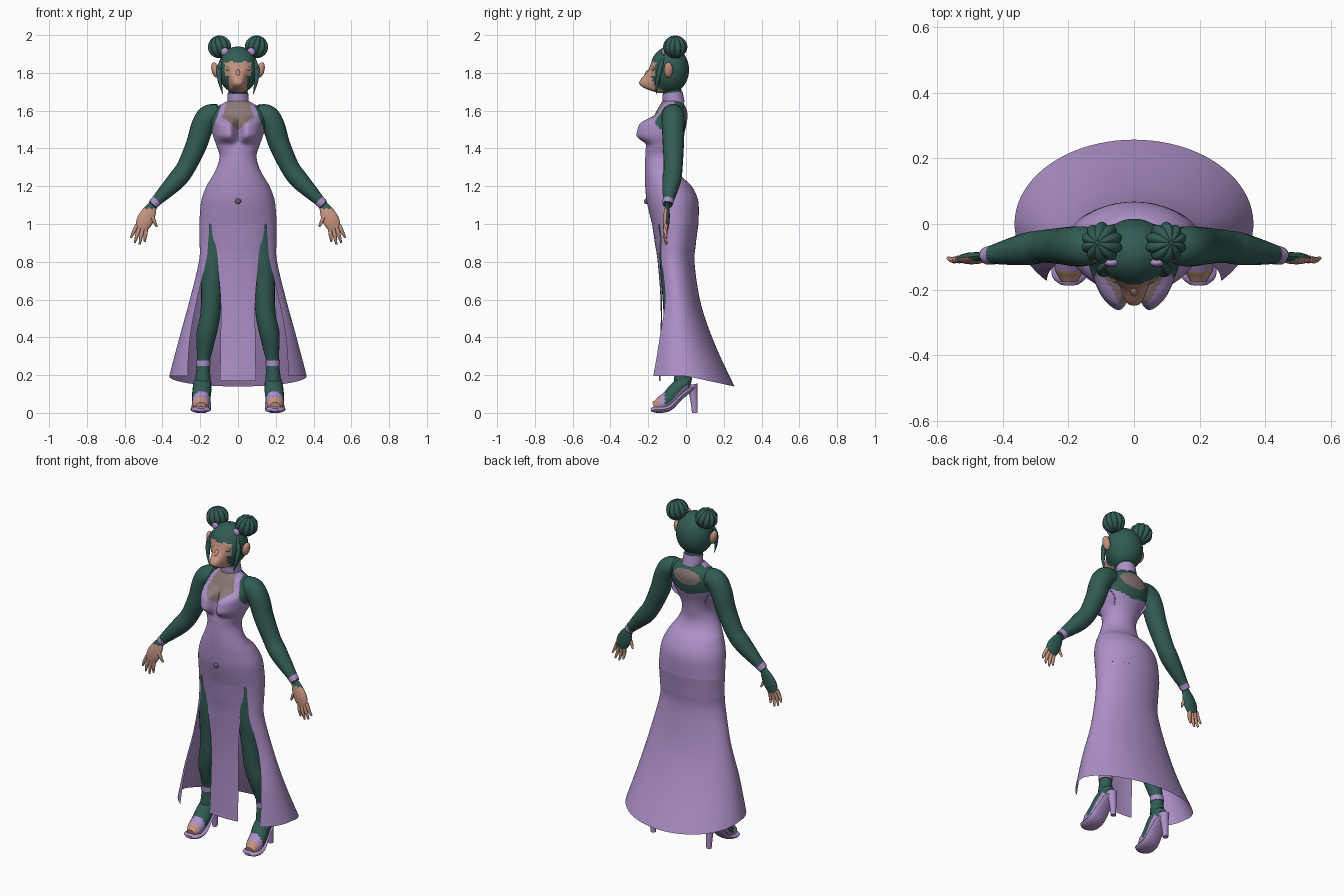
import bpy, bmesh, math
from mathutils import Vector, Matrix

cube = bpy.data.objects.get("Cube")
if cube:
    bpy.data.objects.remove(cube, do_unlink=True)

parts = []


def material(name, colour):
    m = bpy.data.materials.new(name)
    m.use_nodes = True
    m.diffuse_color = (*colour, 1)
    m.node_tree.nodes["Principled BSDF"].inputs["Base Color"].default_value = (*colour, 1)
    return m


green = material("dark green", (.032, .105, .09))
lilac = material("lilac", (.42, .28, .58))
skin = material("warm skin", (.56, .295, .215))
sheer = material("sheer mauve", (.26, .19, .18))
eye_grey = material("eye grey", (.3, .23, .21))
jewel = material("jewel purple", (.15, .1, .2))


def finish(name, bm, mats, rule=None):
    """Turn a bmesh into an object; rule(centre, normal) picks the colour slot."""
    bmesh.ops.recalc_face_normals(bm, faces=bm.faces)
    for f in bm.faces:
        f.smooth = True
        if rule:
            f.material_index = rule(f.calc_center_median(), f.normal)
    me = bpy.data.meshes.new(name)
    bm.to_mesh(me)
    bm.free()
    for m in mats:
        me.materials.append(m)
    ob = bpy.data.objects.new(name, me)
    bpy.context.collection.objects.link(ob)
    parts.append(ob)


def spline(rows, k):
    """Smooth curve through rows of four numbers."""
    p = [Vector(r) for r in [rows[0], *rows, rows[-1]]]
    out = []
    for a, b, c, d in zip(p, p[1:], p[2:], p[3:]):
        for j in range(k):
            t = j / k
            out.append((b * 2 + (c - a) * t + (a * 2 - b * 5 + c * 4 - d) * t ** 2
                        + (b * 3 - a - c * 3 + d) * t ** 3) * .5)
    return out + [p[-1]]


def loft(name, rings, mats, rule=None, closed=True):
    bm = bmesh.new()
    vs = [[bm.verts.new(p) for p in ring] for ring in rings]
    n = len(vs[0])
    for a, b in zip(vs, vs[1:]):
        for i in range(n if closed else n - 1):
            j = (i + 1) % n
            bm.faces.new((a[i], a[j], b[j], b[i]))
    if closed:
        bm.faces.new(vs[0])
        bm.faces.new(vs[-1])
    finish(name, bm, mats, rule)


def tube(name, rows, mats, side=1, flat=1, rule=None, k=5, n=16):
    """Round limb through (x, y, z, radius) rows."""
    pts = spline([(side * x, y, z, r) for x, y, z, r in rows], k)
    rings = []
    for i, p in enumerate(pts):
        t = (pts[min(i + 1, len(pts) - 1)] - pts[max(i - 1, 0)]).to_3d().normalized()
        u = (Vector((1, 0, 0)) - t * t.x).normalized()
        v = t.cross(u) * flat
        angles = [math.tau * j / n for j in range(n)]
        rings.append([p.to_3d() + (u * math.cos(a) + v * math.sin(a)) * p.w for a in angles])
    loft(name, rings, mats, rule)


def ball(name, centre, radii, mats, rule=None, tilt=0, n=24, before=None, after=None):
    """Ellipsoid; before and after reshape its vertices around the placement."""
    bm = bmesh.new()
    bmesh.ops.create_uvsphere(bm, u_segments=n, v_segments=n // 2, radius=1)
    for v in bm.verts if before else ():
        before(v.co)
    bm.transform(Matrix.Translation(centre) @ Matrix.Rotation(tilt, 4, "Y")
                 @ Matrix.Diagonal((*radii, 1)))
    for v in bm.verts if after else ():
        after(v.co)
    finish(name, bm, mats, rule)


def oval(row, a):
    z, w, front, back = row
    return Vector((w * math.cos(a), (front + back + (back - front) * math.sin(a)) / 2, z))


# Bodice and hips, with sheer neckline, halter straps and bare-shoulder colours
def bodice_point(row, a):
    p = oval(row, a)
    if p.y < -.06:
        p.y += .085 * math.sin(a) * math.exp(-((abs(p.x) - .074) / .06) ** 4
                                            - ((p.z - 1.498) / .062) ** 4)
    return p


def bodice_colour(c, n):
    x = abs(c.x)
    if c.y > -.06:
        if (x / .088) ** 2 + ((c.z - 1.578) / .045) ** 2 < 1:
            return 2
        return 1 if c.z > 1.47 + .25 * x else 0
    if c.z < 1.49:
        return 0
    opening = .06 + .36 * (1.64 - c.z)
    if x < opening and c.z > 1.5 + .8 * x:
        return 2
    return 0 if x < opening + .025 else 1


torso = [(1, .205, -.18, .066), (1.12, .195, -.208, .065), (1.2, .167, -.216, .03),
         (1.25, .137, -.218, -.02), (1.3, .112, -.218, -.042), (1.36, .098, -.215, -.04),
         (1.42, .116, -.21, -.03), (1.5, .142, -.185, -.004), (1.57, .146, -.168, .008),
         (1.612, .122, -.148, 0), (1.65, .058, -.125, -.018)]
angles = [math.tau * i / 120 for i in range(120)]
loft("bodice", [[bodice_point(r, a) for a in angles] for r in spline(torso, 11)],
     [lilac, green, sheer], bodice_colour)


# Skirt: wide back sweep and narrow front panel, split over each leg
def skirt_ring(row):
    t = (1 - row[0]) / .8
    start = math.radians(-43 + 11 * math.sin(math.pi * min(t, 1)))
    ring = []
    for i in range(61):
        a = start + (math.pi - 2 * start) * i / 60
        p = oval(row, a)
        p.z -= .055 * max(0, math.sin(a)) * t
        ring.append(p)
    return ring


sweep = [(1, .205, -.18, .066), (.9, .203, -.172, .052), (.8, .207, -.175, .046),
         (.6, .255, -.17, .08), (.4, .31, -.218, .155), (.195, .364, -.255, .257)]
loft("skirt_back", [skirt_ring(r) for r in spline(sweep, 6)], [lilac], closed=False)
panel = [(1, .205, -.18, .066), (.9, .18, -.165, .03), (.8, .156, -.15, -.04),
         (.6, .13, -.135, -.08), (.4, .13, -.135, -.08), (.17, .135, -.144, -.09)]
quarter = [math.radians(225 + 5 * i) for i in range(19)]
loft("skirt_front_panel", [[oval(r, a) for a in quarter] for r in spline(panel, 5)],
     [lilac], closed=False)
ball("belly_jewel", (0, -.209, 1.12), (.015, .013, .015), [jewel])

# Neck and choker
tube("neck", [(0, -.055, 1.58, .05), (0, -.068, 1.66, .05), (0, -.08, 1.76, .048)], [green])
tube("choker", [(0, -.064, 1.635, .058), (0, -.072, 1.695, .054)], [lilac], n=24)


# Head: hair and a coloured face area pushed out into a muzzle
def push_muzzle(p):
    if p.y < -.087:
        p.y -= .078 * math.exp(-(p.x / .042) ** 4 - ((p.z - 1.738) / .052) ** 2)


def face_colour(c, n):
    x = abs(c.x)
    brow = 1.863 - .3 * abs(x - .035)
    cheek = .07 if c.z > 1.785 else .048
    return 1 if c.y < -.125 and x < cheek and c.z < brow else 0


ball("head", (0, -.087, 1.816), (.107, .103, .124), [green, skin], face_colour,
     n=96, after=push_muzzle)
ball("nose", (0, -.19, 1.785), (.016, .03, .035), [skin])


def bun_grooves(p):
    wave = abs(math.sin(math.atan2(p.y, p.x) * 5))
    p *= 1 - .16 * (1 - wave) * math.hypot(p.x, p.y)


for side, word in ((1, "left"), (-1, "right")):
    # Face and hair details
    ball(word + "_eye", (side * .041, -.174, 1.822), (.028, .009, .014), [eye_grey],
         after=lambda p: setattr(p, "y", p.y + 5 * max(0, abs(p.x) - .04) ** 2))
    ball(word + "_ear", (side * .12, -.093, 1.815), (.02, .024, .042), [skin],
         tilt=side * .25)
    ball(word + "_hair_bun", (side * .098, -.057, 1.938), (.064, .064, .06), [green],
         tilt=side * .25, n=60, before=bun_grooves)
    ball(word + "_hair_clip", (side * .07, -.118, 1.913), (.022, .012, .02), [lilac],
         tilt=side * .7)
    tube(word + "_side_lock", [(.08, -.12, 1.88, .008), (.1, -.138, 1.82, .014),
                               (.095, -.152, 1.75, .01), (.08, -.158, 1.685, .001)],
         [green], side, n=8)

    # Arm from shoulder to wrist
    tube(word + "_arm", [(.06, -.065, 1.58, .045), (.145, -.068, 1.575, .06),
                         (.187, -.068, 1.52, .06), (.22, -.067, 1.42, .056),
                         (.275, -.068, 1.3, .05), (.32, -.075, 1.238, .05),
                         (.38, -.085, 1.175, .04), (.455, -.097, 1.1, .023)],
         [green], side, n=20)
    tube(word + "_wrist_cuff", [(.43, -.094, 1.124, .03), (.45, -.097, 1.104, .027)],
         [lilac], side)

    # Hand: gloved back, bare palm and fingers
    tube(word + "_palm", [(.45, -.098, 1.105, .022), (.472, -.102, 1.06, .038),
                          (.495, -.105, 1.015, .043), (.512, -.107, .975, .032)],
         [skin, green], side, flat=.42,
         rule=lambda c, n: 1 if n.y > .1 or c.z > 1.08 else 0)
    for finger, (x, z, tx, tz) in {
            "little_finger": (.535, .995, .567, .927), "ring_finger": (.522, .982, .547, .9),
            "middle_finger": (.505, .975, .521, .892), "index_finger": (.487, .975, .494, .906),
            "thumb": (.46, 1.05, .43, .985)}.items():
        tube(f"{word}_{finger}", [(x, -.106, z, .011), ((x + tx) / 2, -.11, (z + tz) / 2, .01),
                                  (tx, -.104, tz, .005)], [skin], side, k=3, n=8)

    # Leg down to the ankle
    tube(word + "_leg", [(.1, -.06, 1.03, .085), (.115, -.062, .9, .078),
                         (.13, -.068, .78, .07), (.14, -.07, .62, .055),
                         (.148, -.064, .51, .053), (.167, -.05, .42, .053),
                         (.176, -.035, .34, .043), (.183, -.025, .27, .034),
                         (.186, -.022, .17, .042)], [green], side, n=20)
    tube(word + "_ankle_strap", [(.184, -.025, .28, .038), (.185, -.023, .25, .038)],
         [lilac], side)

    # Foot with a strap over the toes, sole and heel
    tube(word + "_foot", [(.186, .028, .165, .02), (.187, .005, .165, .044),
                          (.19, -.04, .13, .05), (.195, -.09, .075, .049),
                          (.197, -.135, .045, .045), (.197, -.172, .034, .026)],
         [green, lilac, skin], side, flat=.88,
         rule=lambda c, n: 2 if c.y < -.145 else 1 if c.y < -.11 or n.z < -.35 else 0)
    tube(word + "_shoe_sole", [(.187, .046, .135, .025), (.189, .01, .115, .042),
                               (.191, -.035, .078, .046), (.195, -.085, .03, .052),
                               (.197, -.13, .018, .055), (.197, -.165, .018, .05),
                               (.197, -.186, .016, .025)], [lilac], side, flat=.33)
    tube(word + "_shoe_heel", [(.187, .03, .15, .032), (.187, .04, .09, .021),
                               (.187, .047, 0, .015)], [lilac], side)

# Smooth shading with kept creases
bpy.ops.object.select_all(action="DESELECT")
for ob in parts:
    ob.select_set(True)
bpy.context.view_layer.objects.active = parts[0]
bpy.ops.object.shade_smooth_by_angle(angle=math.radians(45))
